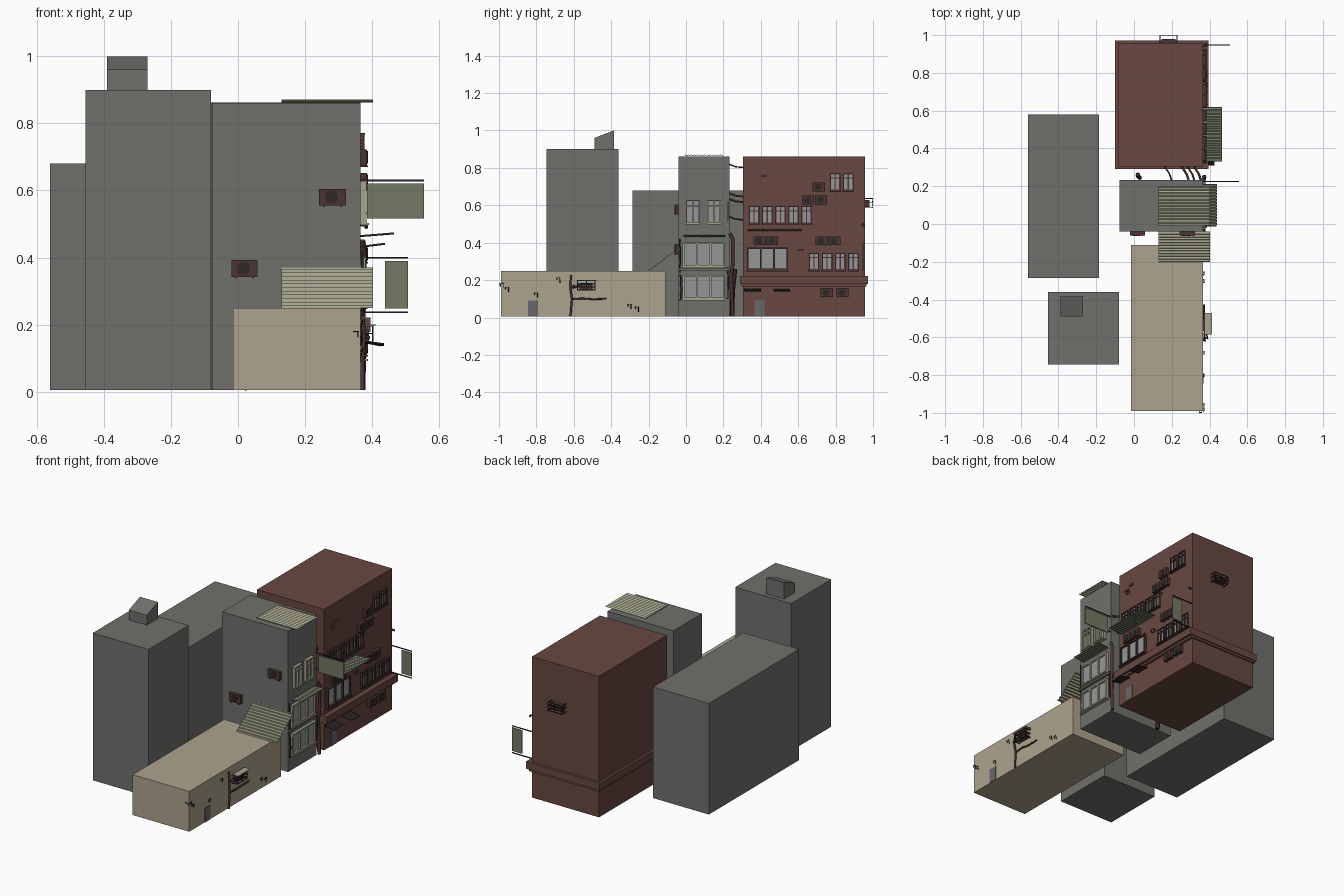
import bpy, bmesh, math, random
from mathutils import Vector, Matrix

if "Cube" in bpy.data.objects:
    bpy.data.objects.remove(bpy.data.objects["Cube"])

random.seed(4)
WALL = 0.365  # x of the street-side walls


def material(name, *rgb):
    m = bpy.data.materials.new(name)
    m.diffuse_color = (*rgb, 1)
    m.use_nodes = True
    m.node_tree.nodes["Principled BSDF"].inputs["Base Color"].default_value = m.diffuse_color
    return m


GREY = material("concrete", 0.16, 0.165, 0.15)
BEIGE = material("plaster", 0.42, 0.37, 0.27)
RED = material("brick", 0.14, 0.064, 0.052)
RUST = material("rust", 0.07, 0.035, 0.033)
DARK = material("dark_metal", 0.025, 0.022, 0.02)
PALE = material("pale_metal", 0.38, 0.38, 0.27)
SIGN = material("sign_green", 0.17, 0.19, 0.125)
GLASS = material("glass", 0.30, 0.31, 0.31)
DOOR = material("door", 0.14, 0.14, 0.14)


def finish(name, bm, mat):
    bmesh.ops.recalc_face_normals(bm, faces=bm.faces[:])
    me = bpy.data.meshes.new(name)
    bm.to_mesh(me)
    bm.free()
    me.materials.append(mat)
    ob = bpy.data.objects.new(name, me)
    bpy.context.collection.objects.link(ob)
    return ob


def add_box(bm, x0, x1, y0, y1, z0, z1):
    m = Matrix.Translation(((x0 + x1) / 2, (y0 + y1) / 2, (z0 + z1) / 2)) @ \
        Matrix.Diagonal((abs(x1 - x0), abs(y1 - y0), abs(z1 - z0), 1))
    return bmesh.ops.create_cube(bm, size=1, matrix=m)["verts"]


def boxes(name, mat, *dims):
    bm = bmesh.new()
    for d in dims:
        add_box(bm, *d)
    return finish(name, bm, mat)


def on_wall(side, base, a0, a1, d0, d1, z0, z1):
    """Box placed by distance along a wall (a), out from it (d) and height (z)."""
    if side == "right":
        return (base + d0, base + d1, a0, a1, z0, z1)
    s = -1 if side == "front" else 1
    return (a0, a1, base + s * d0, base + s * d1, z0, z1)


def window(name, mat, y0, y1, z0, z1, panes, transom=None, depth=0.013, t=0.006):
    R = lambda *d: on_wall("right", WALL, *d)
    parts = [R(y0, y1, 0, depth, z0, z0 + t), R(y0, y1, 0, depth, z1 - t, z1),
             R(y0 - .004, y1 + .004, 0, depth + .006, z0 - .006, z0)]
    for i in range(panes + 1):
        c = y0 + t / 2 + (y1 - y0 - t) * i / panes
        parts.append(R(c - t / 2, c + t / 2, 0, depth - .001, z0, z1))
    if transom:
        c = z0 + (z1 - z0) * transom
        parts.append(R(y0, y1, 0, depth - .002, c - t / 2, c + t / 2))
    boxes(name + "_frame", mat, *parts)
    boxes(name + "_glass", GLASS, R(y0 + .001, y1 - .001, 0, .005, z0, z1 - .001))


def air_unit(name, side, base, a0, z0, w=0.065, h=0.047, depth=0.02):
    bm = bmesh.new()
    add_box(bm, *on_wall(side, base, a0, a0 + w, 0, depth, z0, z0 + h))
    for f in (.15, .8):  # support brackets
        add_box(bm, *on_wall(side, base, a0 + w * f, a0 + w * f + .004, 0, depth + .003, z0 - .005, z0))
    finish(name, bm, RUST)
    bm = bmesh.new()
    a, z = a0 + w * .45, z0 + h / 2
    rot = Matrix.Rotation(math.pi / 2, 4, "Y" if side == "right" else "X")
    pos = (base + depth, a, z) if side == "right" else (a, base - depth, z)
    bmesh.ops.create_cone(bm, cap_ends=True, segments=12, radius1=h * .4, radius2=h * .4,
                          depth=.005, matrix=Matrix.Translation(pos) @ rot)
    finish(name + "_fan", bm, DARK)


def sheet(name, mat, corner, u, v, waves, amp=0.004, thick=0.003):
    """Corrugated sheet: waves repeat along v, ridges run along u."""
    c, u, v = Vector(corner), Vector(u), Vector(v)
    n = u.cross(v).normalized()
    bm = bmesh.new()
    prev = None
    for i in range(waves * 4 + 1):
        p = c + v * i / (waves * 4) + n * amp * math.sin(i * math.pi / 2)
        row = bm.verts.new(p), bm.verts.new(p + u)
        if prev:
            bm.faces.new((prev[0], prev[1], row[1], row[0]))
        prev = row
    s = finish(name, bm, mat).modifiers.new("thickness", "SOLIDIFY")
    s.thickness, s.offset = thick, 0


def pipe(name, mat, r, *pts):
    cu = bpy.data.curves.new(name, "CURVE")
    cu.dimensions, cu.bevel_depth, cu.bevel_resolution, cu.use_fill_caps = "3D", r, 1, True
    sp = cu.splines.new("POLY")
    sp.points.add(len(pts) - 1)
    for q, p in zip(sp.points, pts):
        q.co = (*p, 1)
    cu.materials.append(mat)
    bpy.context.collection.objects.link(bpy.data.objects.new(name, cu))


# Main building blocks
boxes("low_building", BEIGE, (-.015, WALL, -.99, -.11, .005, .25))
boxes("grey_building", GREY, (-.078, WALL, -.04, .232, .005, .86))
boxes("long_back_block", GREY, (-.56, -.185, -.285, .58, .005, .68))
boxes("back_tower", GREY, (-.455, -.08, -.745, -.36, .005, .9))
boxes("brick_building", RED, (-.085, WALL, .305, .957, .005, .862))
boxes("brick_ledge", RED, (-.1, .395, .29, .972, .178, .222), (-.093, .38, .297, .965, .165, .178))

# Stair hut with sloping roof on the tower
bm = bmesh.new()
for v in add_box(bm, -.39, -.27, -.49, -.385, .9, 1.0):
    if v.co.z > .95 and v.co.y < -.45:
        v.co.z = .96
finish("roof_hut", bm, GREY)

# Corrugated roof panel and awnings
sheet("roof_panel", PALE, (.13, -.01, .867), (.272, 0, 0), (0, .208, 0), 12, .003)
sheet("sloped_awning", PALE, (.13, -.2, .25), (.272, 0, 0), (0, .16, .12), 11, .004)
sheet("grey_building_awning", SIGN, (WALL, -.012, .432), (.073, 0, .009), (0, .222, 0), 14, .002, .002)
sheet("brick_building_awning", SIGN, (WALL, .33, .464), (.1, 0, .008), (0, .29, 0), 16, .002, .002)
sheet("broken_awning_left", DARK, (WALL, .31, .152), (.06, 0, -.012), (0, .09, 0), 6, .003)
sheet("broken_awning_right", DARK, (WALL, .47, .15), (.07, 0, -.01), (0, .085, 0), 6, .003)

# Grey building windows
for i, y in enumerate((.0, .113)):
    window(f"grey_upper_window_{i}", PALE, y, y + .073, .503, .628, 2, .75, .019)
for i, z in enumerate((.098, .272)):
    window(f"grey_wide_window_{i}", PALE, -.018, .207, z, z + .13, 3, None, .016, .01)
boxes("grey_building_moulding", GREY, (WALL, .378, -.04, .232, .252, .262))

# Brick building windows
rows = [(.77, .678, 2), (.337, .503, 5), (.657, .253, 4)]
for r, (y, z, count) in enumerate(rows):
    for i in range(count):
        window(f"brick_window_{r}_{i}", RUST, y + i * .07, y + i * .07 + .055, z, z + .093, 2, .72)
window("brick_wide_window", RUST, .325, .545, .253, .375, 3, None, .015, .009)

# Doors
for name, y in (("low_building_door", -.845), ("brick_building_door", .367)):
    boxes(name, DOOR, (WALL - .01, .369, y, y + .053, .006, .092))

# Air conditioning units
units = [(.36, .387), (.428, .387), (.692, .387), (.76, .387), (.62, .605), (.69, .605),
         (.677, .675), (.72, .11), (.805, .11)]
for i, (y, z) in enumerate(units):
    air_unit(f"brick_air_unit_{i}", "right", WALL, y, z)
air_unit("side_air_unit_high", "front", -.04, .242, .555, .08, .05)
air_unit("side_air_unit_low", "front", -.04, -.02, .342, .078, .05)

# Slatted cages: one on the low building, one on the rear brick wall
def cage(name, side, base, a0, a1, z0, z1, depth):
    W = lambda *d: on_wall(side, base, *d)
    parts = [W(a0, a1, depth - .004, depth, z, z + .004) for z in
             [z0 + (z1 - z0 - .004) * k / 3 for k in range(4)]]
    for a in (a0, (a0 + a1) / 2, a1 - .004):
        parts.append(W(a, a + .004, depth - .003, depth + .001, z0, z1))
    for a in (a0, a1 - .004):
        parts += [W(a, a + .004, 0, depth, z, z + .004) for z in (z0, (z0 + z1) / 2, z1 - .004)]
    boxes(name, DARK, *parts)


cage("low_building_cage", "right", WALL, -.582, -.485, .145, .198, .038)
boxes("low_building_cage_top", PALE, (.373, .412, -.585, -.472, .197, .201))
boxes("low_building_cage_unit", RUST, (WALL, .39, -.57, -.5, .15, .185))
cage("rear_cage", "back", .957, .135, .23, .585, .638, .042)
boxes("rear_cage_unit", RUST, (.145, .22, .957, .98, .592, .628))

# Hanging signs
boxes("upper_sign", SIGN, (.385, .555, .222, .228, .517, .62))
boxes("upper_sign_rods", DARK, (.35, .555, .223, .228, .627, .632), (.35, .385, .223, .228, .53, .534))
boxes("lower_sign", SIGN, (.438, .507, .944, .949, .248, .39))
boxes("lower_sign_rods", DARK, (.35, .507, .944, .949, .397, .402), (.35, .507, .944, .949, .234, .239))

# Pipes on the walls
pipe("corner_drain_pipe", RUST, .01, (.37, .235, .45), (.374, .25, .42), (.374, .251, .3),
     (.37, .242, .22), (.372, .246, .1), (.37, .25, .005))
pipe("thin_drain_pipe", RUST, .004, (.37, .222, .27), (.376, .226, .2), (.37, .224, .1))
pipe("low_vertical_pipe", RUST, .006, (.371, -.615, .228), (.376, -.618, .16), (.371, -.61, .1), (.372, -.618, .005))
pipe("low_horizontal_pipe", RUST, .005, (.371, -.61, .1), (.378, -.55, .102), (.371, -.5, .098), (.371, -.425, .1))
pipe("low_upper_pipe", RUST, .006, (.371, -.6, .17), (.39, -.607, .16), (.38, -.57, .17))
pipe("left_corner_pipe", DARK, .004, (.37, -.034, .42), (.372, -.03, .33), (.37, -.034, .24))
pipe("left_lower_pipe", DARK, .004, (.37, -.03, .23), (.372, -.026, .15), (.37, -.03, .09))
pipe("rear_alley_pipe", DARK, .012, (.02, .262, .26), (.024, .25, .14), (.03, .245, .005))
pipe("brick_wall_spout", RUST, .006, (WALL, .945, .497), (.382, .945, .497), (.382, .955, .49))

# Cables spanning the alley
for i, (x, z, r) in enumerate([(.18, .82, .004), (.27, .665, .006), (.335, .635, .006), (.3, .54, .005)]):
    pipe(f"alley_cable_{i}", RUST, r, (x + .02, .23, z), (x + .008, .265, z - .014), (x - .02, .308, z - .018))

# Loose bricks and small wall hooks
for i, (y, z) in enumerate([(.36, .73), (.37, .71), (.40, .75), (.585, .37), (.66, .575), (.6, .355)]):
    boxes(f"loose_brick_{i}", RED, (WALL, .365 + random.uniform(.006, .012), y, y + .03, z, z + .012))
for i, (y, z) in enumerate([(-.99, .17), (-.965, .15), (-.81, .12), (-.69, .2), (-.31, .06), (-.27, .045)]):
    pipe(f"wall_hook_{i}", DARK, .002, (.366, y, z), (.371, y, z + .012), (.371, y + .016, z + .012), (.366, y + .016, z - .014))
pipe("front_hook", DARK, .002, (.345, -.988, .18), (.345, -.998, .18), (.358, -.998, .18), (.358, -.988, .162))
